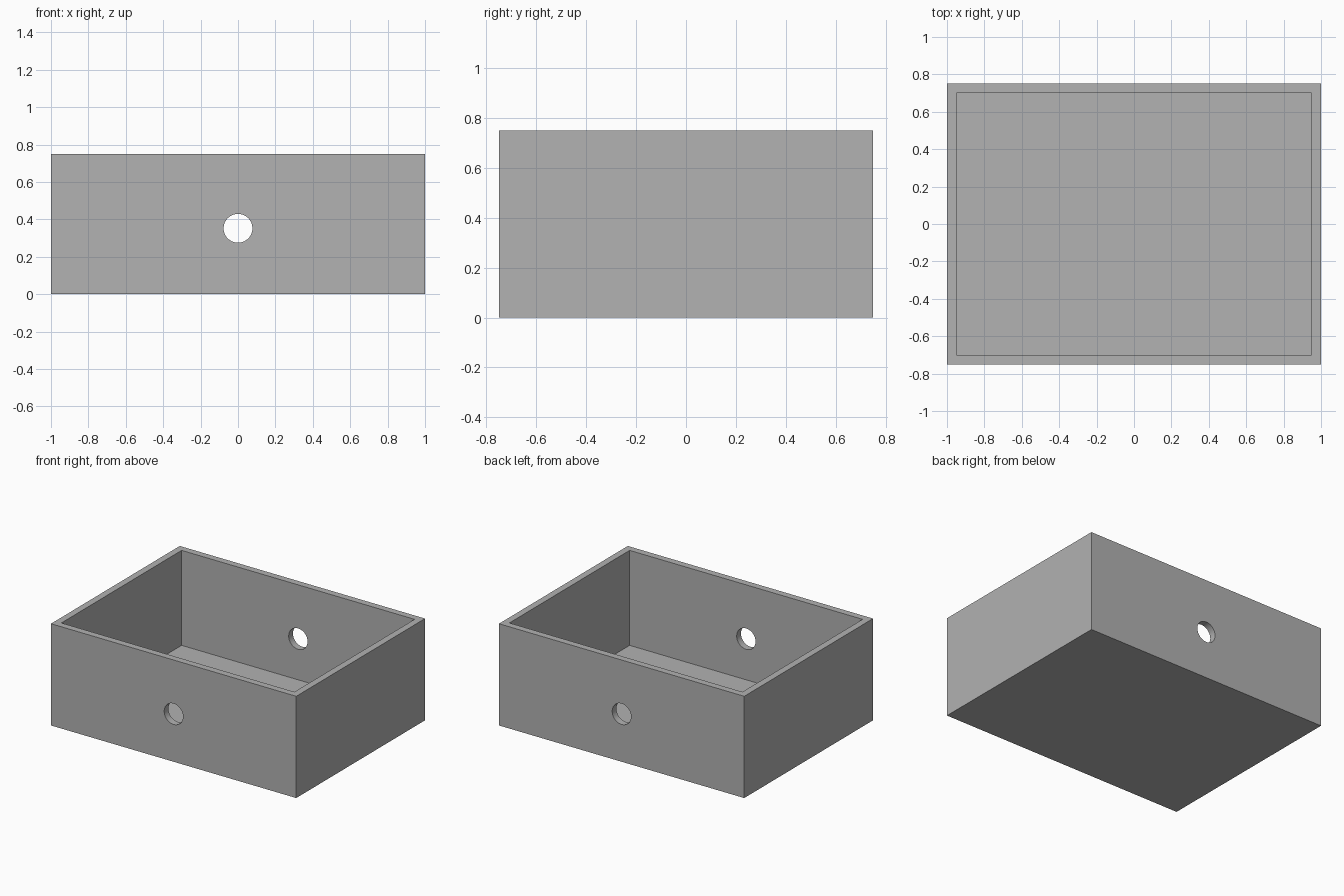
import bpy
import math

if "Cube" in bpy.data.objects:
    bpy.data.objects.remove(bpy.data.objects["Cube"], do_unlink=True)

WIDTH, DEPTH, HEIGHT, WALL = 2.0, 1.5, 0.75, 0.05
HOLE_RADIUS, HOLE_Z = 0.077, 0.352

grey = bpy.data.materials.new("plain grey")
grey.use_nodes = True
colour = (0.445, 0.445, 0.445, 1)
grey.diffuse_color = colour
grey.node_tree.nodes["Principled BSDF"].inputs["Base Color"].default_value = colour


def block(name, size, bottom):
    """Box centred on the z axis, resting at the given height."""
    bpy.ops.mesh.primitive_cube_add(size=1, location=(0, 0, bottom + size[2] / 2))
    obj = bpy.context.object
    obj.name = name
    obj.scale = size
    bpy.ops.object.transform_apply(location=True, rotation=True, scale=True)
    obj.data.materials.append(grey)
    return obj


def cut(target, cutter):
    """Subtract the cutter from the target, then discard it."""
    cutter.hide_render = True
    mod = target.modifiers.new("cut", "BOOLEAN")
    mod.operation = "DIFFERENCE"
    mod.solver = "EXACT"
    mod.object = cutter
    bpy.context.view_layer.objects.active = target
    bpy.ops.object.modifier_apply(modifier=mod.name)
    bpy.data.objects.remove(cutter, do_unlink=True)


# Open tray: solid block with its inside hollowed out from the top
tray = block("open_box", (WIDTH, DEPTH, HEIGHT), 0)
cut(tray, block("cavity_cutter", (WIDTH - 2 * WALL, DEPTH - 2 * WALL, HEIGHT), WALL))

# Round hole running through the front and back walls
bpy.ops.mesh.primitive_cylinder_add(vertices=64, radius=HOLE_RADIUS, depth=DEPTH * 2,
                                    location=(0, 0, HOLE_Z), rotation=(math.pi / 2, 0, 0))
hole = bpy.context.object
hole.name = "hole_cutter"
hole.data.materials.append(grey)
cut(tray, hole)

# Smooth hole walls, sharp box edges
bpy.ops.object.select_all(action="DESELECT")
tray.select_set(True)
bpy.context.view_layer.objects.active = tray
bpy.ops.object.shade_smooth_by_angle(angle=math.radians(30))
